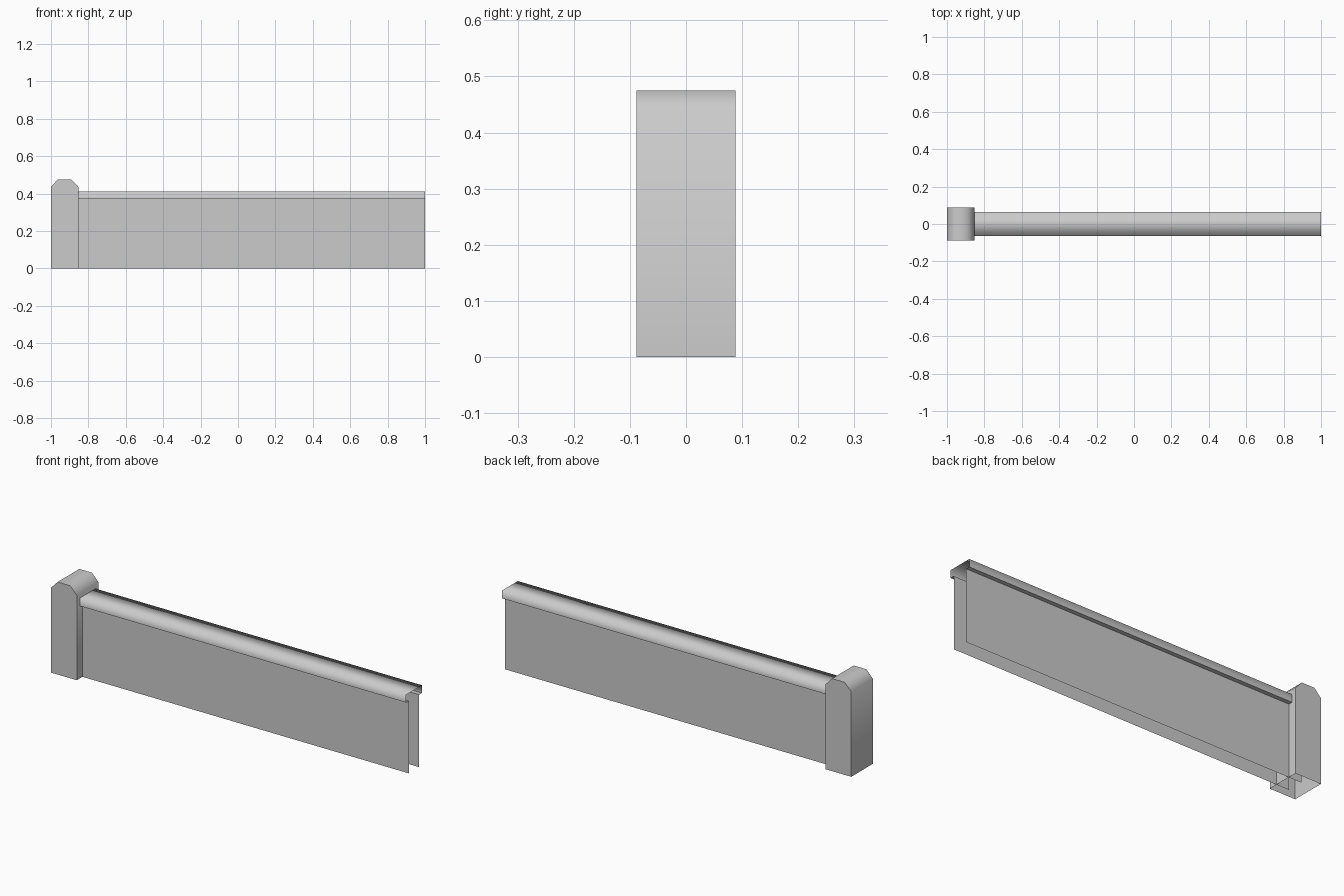
import bpy
import bmesh
import math

cube = bpy.data.objects.get("Cube")
if cube:
    bpy.data.objects.remove(cube, do_unlink=True)

GREY = (0.6, 0.6, 0.6, 1)
stone = bpy.data.materials.new("grey stone")
stone.use_nodes = True
stone.diffuse_color = GREY
stone.node_tree.nodes["Principled BSDF"].inputs["Base Color"].default_value = GREY


def sweep(name, profile, offset, start, end, ends=False):
    """Sweep a profile from start to end as an open shell, optionally closing its two ends."""
    bm = bmesh.new()
    first = [bm.verts.new(p) for p in profile]
    rows = [first, [bm.verts.new([a + (end - start) * d for a, d in zip(p, offset)]) for p in profile]]
    for i in range(len(profile) - 1):
        bm.faces.new((rows[0][i], rows[0][i + 1], rows[1][i + 1], rows[1][i]))
    if ends:
        bm.faces.new(rows[0][::-1])
        bm.faces.new(rows[1])
    mesh = bpy.data.meshes.new(name)
    bm.to_mesh(mesh)
    bm.free()
    mesh.materials.append(stone)
    obj = bpy.data.objects.new(name, mesh)
    bpy.context.collection.objects.link(obj)
    return obj


def smooth(obj, sharp):
    """Shade smooth, keeping the edges chosen by the rule sharp."""
    mesh = obj.data
    mesh.shade_smooth()
    for e in mesh.edges:
        a, b = (mesh.vertices[i].co for i in e.vertices)
        e.use_edge_sharp = sharp(a, b)


POST_X, POST_HALF, POST_DEPTH = -0.927, 0.073, 0.088
WALL_HALF, CAP_HALF = 0.042, 0.064
CAP_LOW, CAP_TOP = 0.372, 0.412

# Two thin wall sides, running into the middle of the post
for name, side in (("front_wall", -1), ("back_wall", 1)):
    y = WALL_HALF * side
    ends = [(POST_X, y, 0), (POST_X, y, CAP_LOW)]
    sweep(name, ends if side > 0 else ends[::-1], (1, 0, 0), POST_X, 1)

# Overhanging cap, open at the ends and between the walls
half = [(WALL_HALF, CAP_LOW), (CAP_HALF, CAP_LOW), (CAP_HALF, CAP_TOP)]
outline = half + [(-y, z) for y, z in reversed(half)]
cap = sweep("wall_cap", [(POST_X, y, z) for y, z in outline], (1, 0, 0), POST_X, 1)
smooth(cap, lambda a, b: max(a.z, b.z) < CAP_TOP - 0.01)

# End post with chamfered top, open underneath
half = [(POST_HALF, 0), (POST_HALF, 0.436), (0.036, 0.475)]
outline = half + [(-x, z) for x, z in reversed(half)]
post = sweep("end_post", [(POST_X + x, POST_DEPTH, z) for x, z in outline],
             (0, -1, 0), -POST_DEPTH, POST_DEPTH, ends=True)
smooth(post, lambda a, b: math.isclose(a.y, b.y, abs_tol=1e-4))

# Point every shell outward
for obj in (cap, post):
    bm = bmesh.new()
    bm.from_mesh(obj.data)
    top = max(bm.faces, key=lambda f: f.calc_center_median().z)
    if top.normal.z < 0:
        bmesh.ops.reverse_faces(bm, faces=bm.faces)
    bm.to_mesh(obj.data)
    bm.free()
